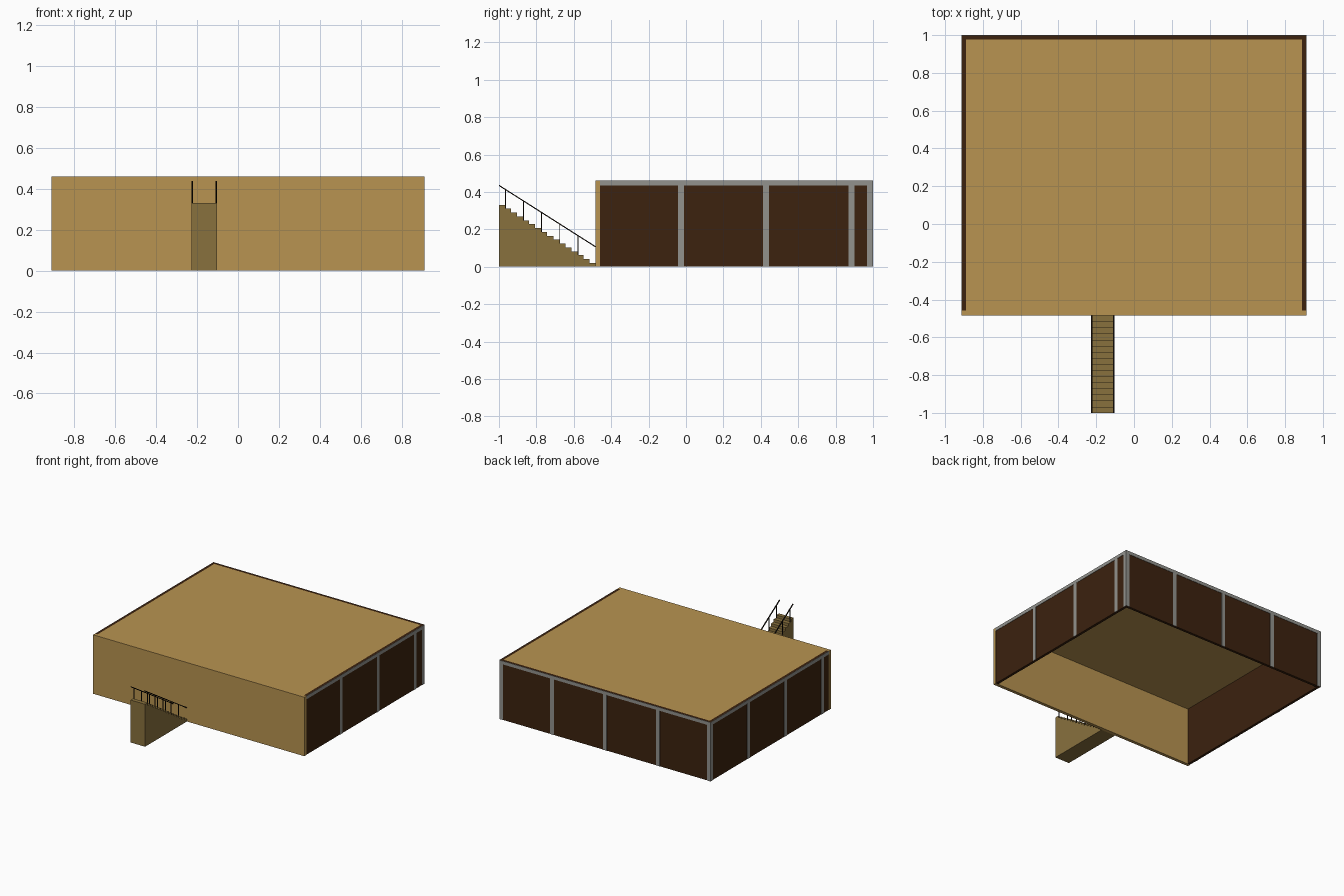
import bpy, bmesh, math
from mathutils import Vector

if "Cube" in bpy.data.objects:
    bpy.data.objects.remove(bpy.data.objects["Cube"])


def material(name, rgb):
    m = bpy.data.materials.new(name)
    m.diffuse_color = (*rgb, 1)
    m.use_nodes = True
    m.node_tree.nodes["Principled BSDF"].inputs["Base Color"].default_value = m.diffuse_color
    return m


GOLD = material("tan_wall", (0.48, 0.295, 0.082))
STAIR = material("dark_tan_stair", (0.25, 0.165, 0.048))
GLASS = material("dark_brown_glass", (0.045, 0.016, 0.0045))
GREY = material("grey_frame", (0.29, 0.29, 0.27))
RAIL = material("near_black_rail", (0.008, 0.005, 0.003))


def finish(name, bm, mat):
    bmesh.ops.recalc_face_normals(bm, faces=bm.faces)
    me = bpy.data.meshes.new(name)
    bm.to_mesh(me)
    bm.free()
    me.materials.append(mat)
    ob = bpy.data.objects.new(name, me)
    bpy.context.collection.objects.link(ob)
    return ob


def box(name, x, y, z, mat):
    bm = bmesh.new()
    bmesh.ops.create_cube(bm, size=1)
    for v in bm.verts:
        v.co = [r[0] if c < 0 else r[1] for c, r in zip(v.co, (x, y, z))]
    return finish(name, bm, mat)


def prism(name, profile, x0, x1, mat):
    """Extrude a (y, z) profile along x."""
    bm = bmesh.new()
    face = bm.faces.new([bm.verts.new((x0, y, z)) for y, z in profile])
    ext = bmesh.ops.extrude_face_region(bm, geom=[face])["geom"]
    verts = [g for g in ext if isinstance(g, bmesh.types.BMVert)]
    bmesh.ops.translate(bm, verts=verts, vec=(x1 - x0, 0, 0))
    return finish(name, bm, mat)


W, F, B, H = 0.912, -0.484, 1.0, 0.46   # half width, front, back, height
T = 0.022                               # wall thickness
FI = F + 0.025                          # inside of the front wall
BAY, P, E = 0.456, 0.032, 0.0025        # bay spacing, post width, frame depth

# Shell: roof, front wall and three glazed walls, open underneath
box("roof", (-W + T, W - T), (FI, B - T), (H - 0.006, H), GOLD)
box("front_wall", (-W, W), (F, FI), (0, H), GOLD)
box("back_glass", (-W + E, W - E), (B - T, B - E), (0, H), GLASS)
for side, s in (("right", 1), ("left", -1)):
    x = sorted((s * (W - T), s * (W - E)))
    box(side + "_glass", x, (FI, B - T), (0, H), GLASS)

# Frame strips on the glazed walls
TOP = H - 0.026
box("back_top_rail", (-W, W), (B - E, B), (TOP, H), GREY)
for i, c in enumerate((-W + P / 2, -BAY, 0, BAY, W - P / 2)):
    box(f"back_post_{i}", (c - P / 2, c + P / 2), (B - E, B), (0, TOP), GREY)
for side, s in (("right", 1), ("left", -1)):
    x = sorted((s * (W - E), s * W))
    box(side + "_top_rail", x, (FI, B - E), (TOP, H), GREY)
    # bays start at the front on the right wall, at the back on the left
    start, step = (F, BAY) if s > 0 else (B - P / 2, -BAY)
    posts = [start + step * k for k in (1, 2, 3)] + [B - P / 2]
    for i, c in enumerate(posts):
        box(f"{side}_post_{i}", x, (c - P / 2, min(c + P / 2, B - E)), (0, TOP), GREY)

# Staircase: solid stepped block descending towards the front wall
N, Y0, X0, X1, RISE = 16, -1.0, -0.228, -0.102, 0.331
run, rise = (F - Y0) / N, RISE / N
profile = [(Y0, 0)]
for i in range(N):
    z = RISE - i * rise
    profile += [(Y0 + i * run, z), (Y0 + (i + 1) * run, z)]
profile.append((F, 0))
prism("staircase", profile, X0, X1, STAIR)

# Handrails with thin balusters
def rail_z(y):
    return 0.435 + (y - Y0) * (0.107 - 0.435) / (F - Y0)


R = 0.0035
for side, x in (("left", X0 + 0.005), ("right", X1 - 0.005)):
    prism(side + "_handrail",
          [(Y0, rail_z(Y0) - R), (F, rail_z(F) - R),
           (F, rail_z(F) + R), (Y0, rail_z(Y0) + R)], x - R, x + R, RAIL)
    for k in range(5):
        y = Y0 + (1 + 3 * k) * run
        box(f"{side}_baluster_{k}", (x - 0.0025, x + 0.0025),
            (y, y + 0.005), (RISE - (1 + 3 * k) * rise - 0.005, rail_z(y)), RAIL)
